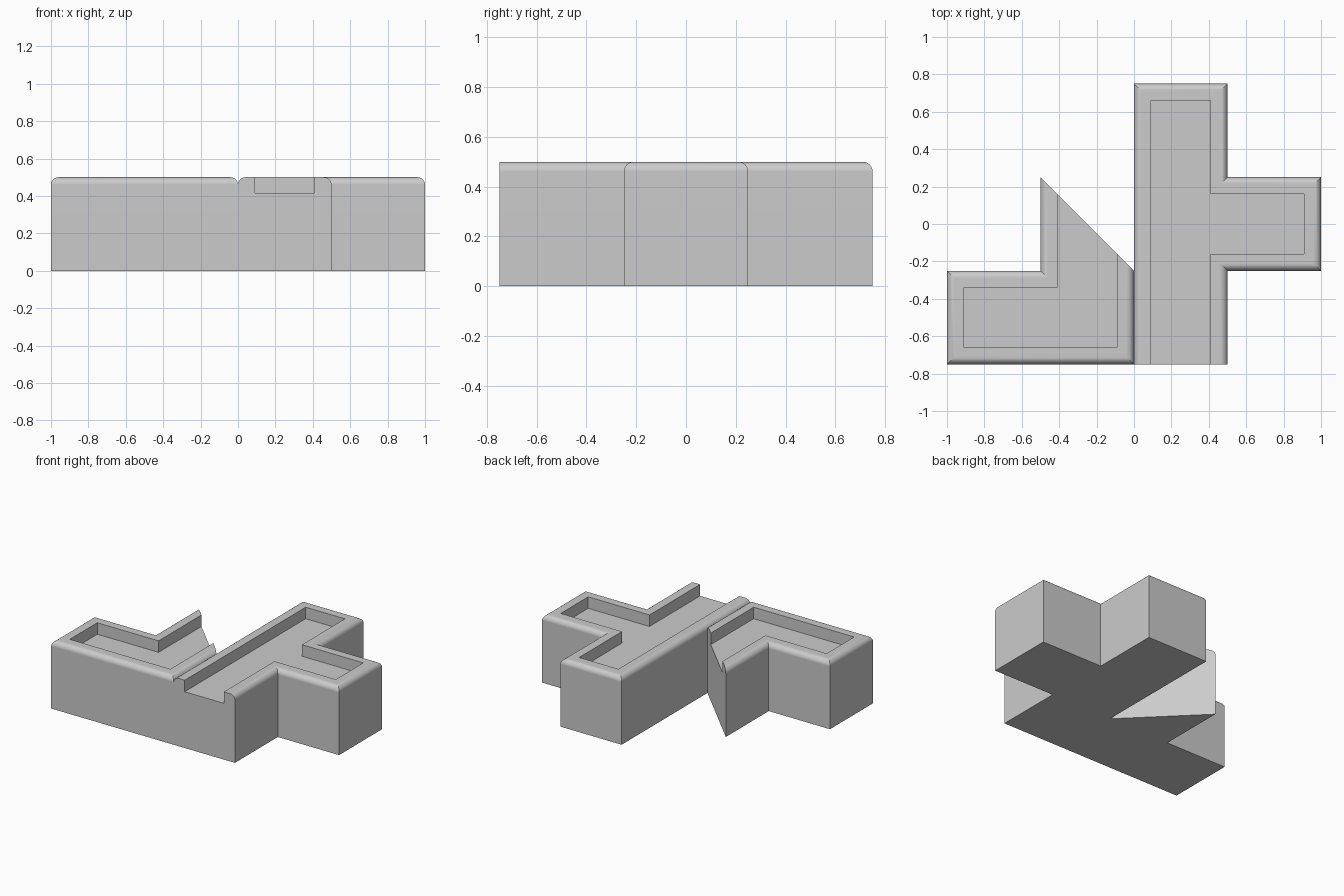
import bpy, bmesh, math
from mathutils import Vector

if "Cube" in bpy.data.objects:
    bpy.data.objects.remove(bpy.data.objects["Cube"])

H = 0.5        # block height
R = 0.04       # rounding of the top rim
RIM = 0.09     # rim width
DEPTH = 0.085  # recess depth
SEG = 6

# (inward offset, height) from the ground, over the rim, down to the recess floor
PROFILE = [(0, 0)]
for i in range(SEG + 1):
    a = math.pi / 2 * i / SEG
    PROFILE.append((R * (1 - math.cos(a)), H - R + R * math.sin(a)))
PROFILE += [(RIM, H), (RIM, H - DEPTH)]


def inset(outline, open_edges, d):
    """Mitred inward offset of a counter-clockwise outline; open edges stay put."""
    n, pts = len(outline), []
    lines = []
    for i in range(n):
        p, q = Vector(outline[i]), Vector(outline[(i + 1) % n])
        t = (q - p).normalized()
        normal = Vector((-t.y, t.x))
        lines.append((normal, normal.dot(p) + (0 if i in open_edges else d)))
    for i in range(n):
        (a, ca), (b, cb) = lines[i - 1], lines[i]
        det = a.x * b.y - a.y * b.x
        pts.append(((ca * b.y - cb * a.y) / det, (a.x * cb - b.x * ca) / det))
    return pts


def tray_block(name, outline, open_edges):
    bm = bmesh.new()
    rings = [[bm.verts.new((x, y, z)) for x, y in inset(outline, open_edges, d)]
             for d, z in PROFILE]
    n = len(outline)
    for i in range(n):
        j = (i + 1) % n
        if i in open_edges:
            # channel cut flush through the end: one U-shaped face
            bm.faces.new([r[i] for r in reversed(rings)] + [r[j] for r in rings])
        else:
            for lo, hi in zip(rings, rings[1:]):
                bm.faces.new((lo[i], lo[j], hi[j], hi[i]))
    bm.faces.new(reversed(rings[0]))
    bm.faces.new(rings[-1])
    bmesh.ops.recalc_face_normals(bm, faces=bm.faces)
    mesh = bpy.data.meshes.new(name)
    bm.to_mesh(mesh)
    bm.free()
    ob = bpy.data.objects.new(name, mesh)
    bpy.context.collection.objects.link(ob)
    bpy.ops.object.select_all(action='DESELECT')
    ob.select_set(True)
    bpy.context.view_layer.objects.active = ob
    bpy.ops.object.shade_smooth_by_angle(angle=math.radians(30))
    ob.modifiers.new("flat_tops", 'WEIGHTED_NORMAL').keep_sharp = True
    return ob


# T-shaped block, channel open at the front end
tray_block("tee_block",
           [(0, -0.75), (0.5, -0.75), (0.5, -0.25), (1, -0.25),
            (1, 0.25), (0.5, 0.25), (0.5, 0.75), (0, 0.75)], {0})

# Corner block, channel open at the diagonal end
tray_block("corner_block",
           [(-1, -0.75), (0, -0.75), (0, -0.25), (-0.5, 0.25),
            (-0.5, -0.25), (-1, -0.25)], {2})
